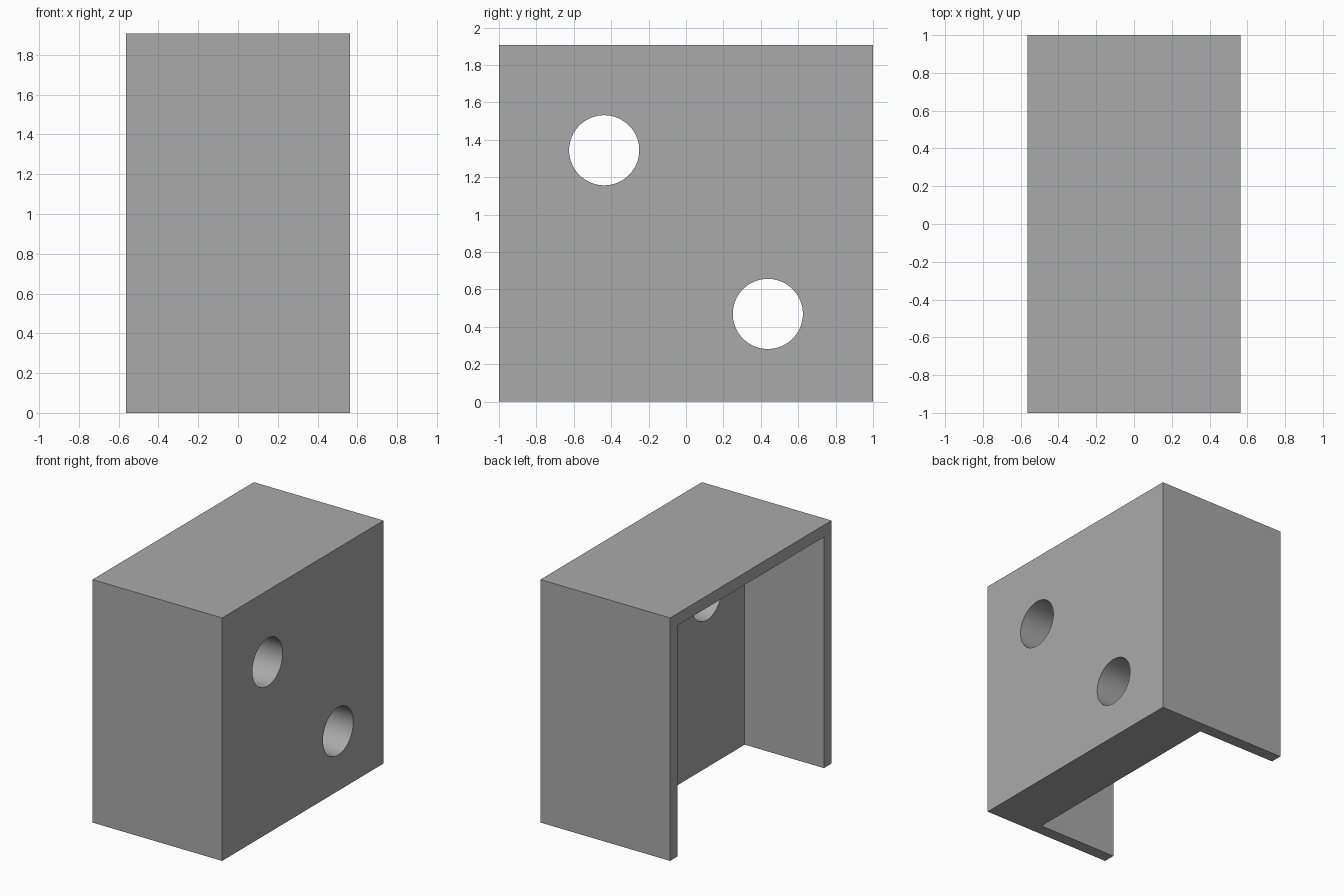
import bpy, bmesh, math
from mathutils import Matrix, Vector

if "Cube" in bpy.data.objects:
    bpy.data.objects.remove(bpy.data.objects["Cube"])

U = 2 / 64                       # one design unit
W, D, H = 36 * U, 64 * U, 61 * U  # width, depth, height
WALL, PLATE, HOLE_R = 3 * U, 14 * U, 6 * U


def add_object(name, bm):
    mesh = bpy.data.meshes.new(name)
    bm.to_mesh(mesh)
    bm.free()
    ob = bpy.data.objects.new(name, mesh)
    bpy.context.collection.objects.link(ob)
    return ob


def box(name, low, high):
    bm = bmesh.new()
    bmesh.ops.create_cube(bm, size=1)
    low, high = Vector(low), Vector(high)
    for v in bm.verts:
        v.co = (low + high) / 2 + v.co * (high - low)
    return add_object(name, bm)


def cut(target, cutter):
    mod = target.modifiers.new(cutter.name, 'BOOLEAN')
    mod.operation = 'DIFFERENCE'
    mod.solver = 'EXACT'
    mod.object = cutter
    bpy.context.view_layer.objects.active = target
    bpy.ops.object.modifier_apply(modifier=mod.name)
    bpy.data.objects.remove(cutter)


# Housing block
housing = box("housing", (-W / 2, -D / 2, 0), (W / 2, D / 2, H))

# Pocket open to the left and the bottom, leaving thin walls and a thick plate
cut(housing, box("pocket", (-W, -D / 2 + WALL, -1), (W / 2 - PLATE, D / 2 - WALL, H - WALL)))

# Two round holes through the thick plate
for y, z in ((-14 * U, 43 * U), (14 * U, 15 * U)):
    bm = bmesh.new()
    bmesh.ops.create_cone(bm, cap_ends=True, segments=64, radius1=HOLE_R, radius2=HOLE_R, depth=1,
                          matrix=Matrix.Translation((W / 2 - PLATE / 2, y, z))
                          @ Matrix.Rotation(math.pi / 2, 4, 'Y'))
    cut(housing, add_object("hole", bm))

# Plain grey finish
grey = bpy.data.materials.new("grey")
grey.diffuse_color = (0.4, 0.4, 0.4, 1)
grey.use_nodes = True
grey.node_tree.nodes["Principled BSDF"].inputs["Base Color"].default_value = grey.diffuse_color
housing.data.materials.clear()
housing.data.materials.append(grey)
for p in housing.data.polygons:
    p.material_index = 0

# Smooth hole walls, sharp edges elsewhere
bpy.ops.object.select_all(action='DESELECT')
housing.select_set(True)
bpy.context.view_layer.objects.active = housing
bpy.ops.object.shade_smooth_by_angle(angle=math.radians(30))
